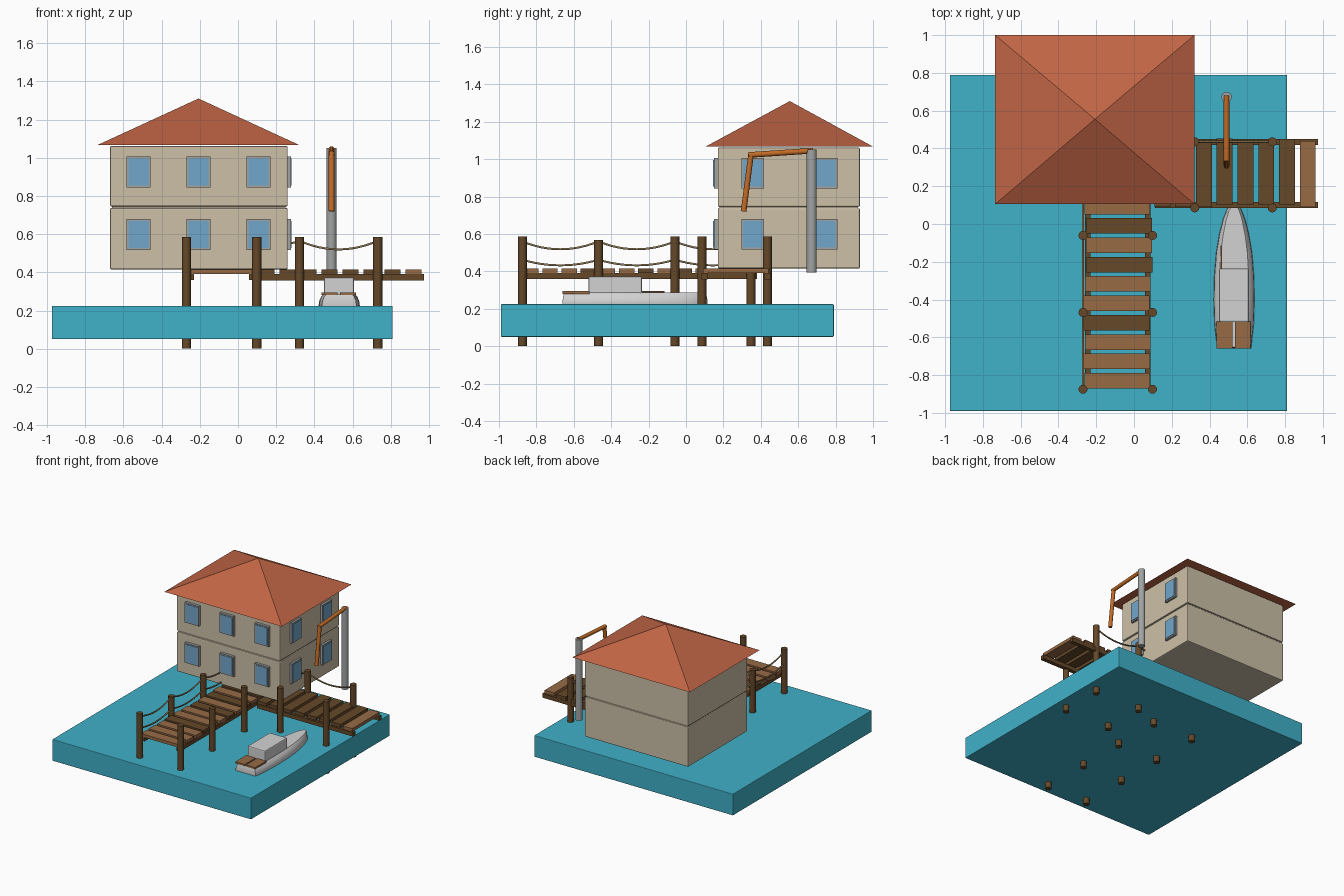
import bpy, bmesh, math, random
from mathutils import Vector

if "Cube" in bpy.data.objects:
    bpy.data.objects.remove(bpy.data.objects["Cube"])
random.seed(4)

def material(name, r, g, b):
    m = bpy.data.materials.new(name)
    m.diffuse_color = (r, g, b, 1)
    m.use_nodes = True
    m.node_tree.nodes["Principled BSDF"].inputs["Base Color"].default_value = m.diffuse_color
    return m

WATER = material("water_blue", 0.05, 0.44, 0.58)
WALL = material("plaster_cream", 0.61, 0.53, 0.39)
ROOF = material("roof_terracotta", 0.53, 0.13, 0.06)
GLASS = material("window_blue", 0.17, 0.39, 0.60)
GREY = material("metal_grey", 0.36, 0.37, 0.37)
LIGHT = material("wood_light", 0.31, 0.145, 0.06)
DARK = material("wood_dark", 0.13, 0.065, 0.022)
ROPE = material("rope_tan", 0.27, 0.19, 0.09)
ORANGE = material("crane_orange", 0.56, 0.15, 0.02)
WHITE = material("boat_white", 0.65, 0.65, 0.65)

def finish(name, bm, mat):
    bmesh.ops.recalc_face_normals(bm, faces=bm.faces)
    me = bpy.data.meshes.new(name)
    bm.to_mesh(me)
    bm.free()
    me.materials.append(mat)
    ob = bpy.data.objects.new(name, me)
    bpy.context.collection.objects.link(ob)
    return ob

def smooth(ob):
    bpy.ops.object.select_all(action='DESELECT')
    ob.select_set(True)
    bpy.context.view_layer.objects.active = ob
    bpy.ops.object.shade_smooth_by_angle(angle=math.radians(40))

def box(name, lo, hi, mat, bevel=0):
    bm = bmesh.new()
    bmesh.ops.create_cube(bm, size=1)
    for v in bm.verts:
        v.co = Vector([l if c < 0 else h for c, l, h in zip(v.co, lo, hi)])
    if bevel:
        bmesh.ops.bevel(bm, geom=bm.edges[:], offset=bevel, segments=2, affect='EDGES', profile=0.5)
    return finish(name, bm, mat)

def rod(name, a, b, r, mat, sides=12):
    a, b = Vector(a), Vector(b)
    bm = bmesh.new()
    bmesh.ops.create_cone(bm, cap_ends=True, segments=sides, radius1=r, radius2=r, depth=(b - a).length)
    rot = (b - a).to_track_quat('Z', 'Y')
    for v in bm.verts:
        v.co = rot @ v.co + (a + b) / 2
    ob = finish(name, bm, mat)
    smooth(ob)
    return ob

def rope(name, a, b, sag=0.045):
    cu = bpy.data.curves.new(name, 'CURVE')
    cu.dimensions = '3D'
    cu.bevel_depth = 0.006
    cu.bevel_resolution = 1
    sp = cu.splines.new('POLY')
    sp.points.add(12)
    for i, p in enumerate(sp.points):
        t = i / 12
        co = Vector(a).lerp(Vector(b), t)
        co.z -= 4 * sag * t * (1 - t)
        p.co = (*co, 1)
    cu.materials.append(ROPE)
    ob = bpy.data.objects.new(name, cu)
    bpy.context.collection.objects.link(ob)

# Water slab
box("water", (-0.975, -0.99, 0.05), (0.81, 0.79, 0.224), WATER, 0.004)

# House storeys
box("lower_storey", (-0.67, 0.17, 0.415), (0.26, 0.93, 0.737), WALL, 0.007)
box("upper_storey", (-0.67, 0.17, 0.745), (0.26, 0.93, 1.062), WALL, 0.007)
box("storey_joint", (-0.66, 0.18, 0.73), (0.25, 0.92, 0.75), WALL)

# Pyramid roof
bm = bmesh.new()
base = [bm.verts.new(p) for p in ((-0.735, 0.105, 1.067), (0.32, 0.105, 1.067), (0.32, 1, 1.067), (-0.735, 1, 1.067))]
apex = bm.verts.new((-0.207, 0.555, 1.31))
bm.faces.new(base)
for i in range(4):
    bm.faces.new((base[i], base[(i + 1) % 4], apex))
finish("roof", bm, ROOF)

# Windows on front and right walls
for z in (0.598, 0.925):
    for x in (-0.52, -0.207, 0.107):
        box("front_window_frame", (x - 0.063, 0.149, z - 0.081), (x + 0.063, 0.175, z + 0.081), GREY)
        box("front_window_glass", (x - 0.053, 0.145, z - 0.071), (x + 0.053, 0.152, z + 0.071), GLASS)
    for y in (0.357, 0.748):
        box("side_window_frame", (0.255, y - 0.061, z - 0.081), (0.277, y + 0.061, z + 0.081), GREY)
        box("side_window_glass", (0.274, y - 0.051, z - 0.071), (0.281, y + 0.051, z + 0.071), GLASS)

# Front pier: beams, planks, posts
for x in (-0.245, 0.072):
    box("front_pier_beam", (x - 0.015, -0.87, 0.36), (x + 0.015, 0.38, 0.392), DARK)
for i in range(12):
    y = -0.83 + i * 0.1025
    j = random.uniform(-0.008, 0.008)
    box("front_pier_plank", (-0.258 + j, y - 0.041, 0.392), (0.09 + j, y + 0.041, 0.416), DARK if i in (3, 6, 8, 10) else LIGHT)
front_y = (-0.875, -0.468, -0.06, 0.347)
for y in front_y:
    for x in (-0.27, 0.098):
        rod("front_pier_post", (x, y, 0), (x, y, 0.585 if y != -0.468 else 0.568), 0.024, DARK)

# Side pier: beams, planks, posts
for y in (0.1, 0.435):
    box("side_pier_beam", (0.11, y - 0.016, 0.357), (0.975, y + 0.016, 0.39), DARK)
for i in range(8):
    x = 0.15 + i * 0.11
    j = random.uniform(-0.008, 0.008)
    box("side_pier_plank", (x - 0.042, 0.095 + j, 0.39), (x + 0.042, 0.445 + j, 0.416), LIGHT if i > 6 else DARK)
for x in (0.322, 0.732):
    for y in (0.085, 0.435):
        rod("side_pier_post", (x, y, 0), (x, y, 0.585), 0.024, DARK)

# Sagging ropes
for a, b in zip(front_y, front_y[1:]):
    for z in (0.56, 0.462):
        rope("front_pier_rope", (-0.27, a, z), (-0.27, b, z), 0.042 if z > 0.5 else 0.03)
rope("side_pier_rope", (0.322, 0.435, 0.565), (0.732, 0.435, 0.565))
rope("side_pier_rope", (0.098, 0.435, 0.565), (0.322, 0.435, 0.565), 0.02)

# Crane: column, boom, hanging arm
rod("crane_column", (0.49, 0.672, 0.395), (0.49, 0.672, 1.05), 0.027, GREY, 20)
rod("crane_boom", (0.49, 0.68, 1.045), (0.49, 0.335, 1.022), 0.015, ORANGE)
rod("crane_arm", (0.49, 0.348, 1.028), (0.49, 0.308, 0.72), 0.015, ORANGE)

# Boat hull lofted from half-width stations
half = [(-0.66, 0.09), (-0.53, 0.104), (-0.4, 0.108), (-0.27, 0.105), (-0.15, 0.095),
        (-0.05, 0.078), (0.03, 0.057), (0.08, 0.037), (0.115, 0.012)]
outline = [(w, y) for y, w in half] + [(-w, y) for y, w in reversed(half)]
bm = bmesh.new()
rings = []
for s, z in ((0.6, 0.175), (0.9, 0.2), (1, 0.225), (0.97, 0.25), (0.88, 0.272), (0.74, 0.286)):
    rings.append([bm.verts.new((0.53 + w * s, -0.3 + (y + 0.3) * (0.9 + 0.1 * s), z)) for w, y in outline])
n = len(outline)
for a, b in zip(rings, rings[1:]):
    for i in range(n):
        bm.faces.new((a[i], a[(i + 1) % n], b[(i + 1) % n], b[i]))
bm.faces.new(rings[0])
bm.faces.new(rings[-1])
smooth(finish("boat_hull", bm, WHITE))

# Boat cabin, stern deck boards and handrail
box("boat_cabin", (0.45, -0.52, 0.28), (0.608, -0.235, 0.373), WHITE, 0.008)
for lo, hi in ((0.438, 0.522), (0.535, 0.617)):
    box("stern_deck", (lo, -0.66, 0.28), (hi, -0.515, 0.294), LIGHT)
rod("boat_rail", (0.462, -0.245, 0.289), (0.462, -0.115, 0.289), 0.005, LIGHT, 8)
